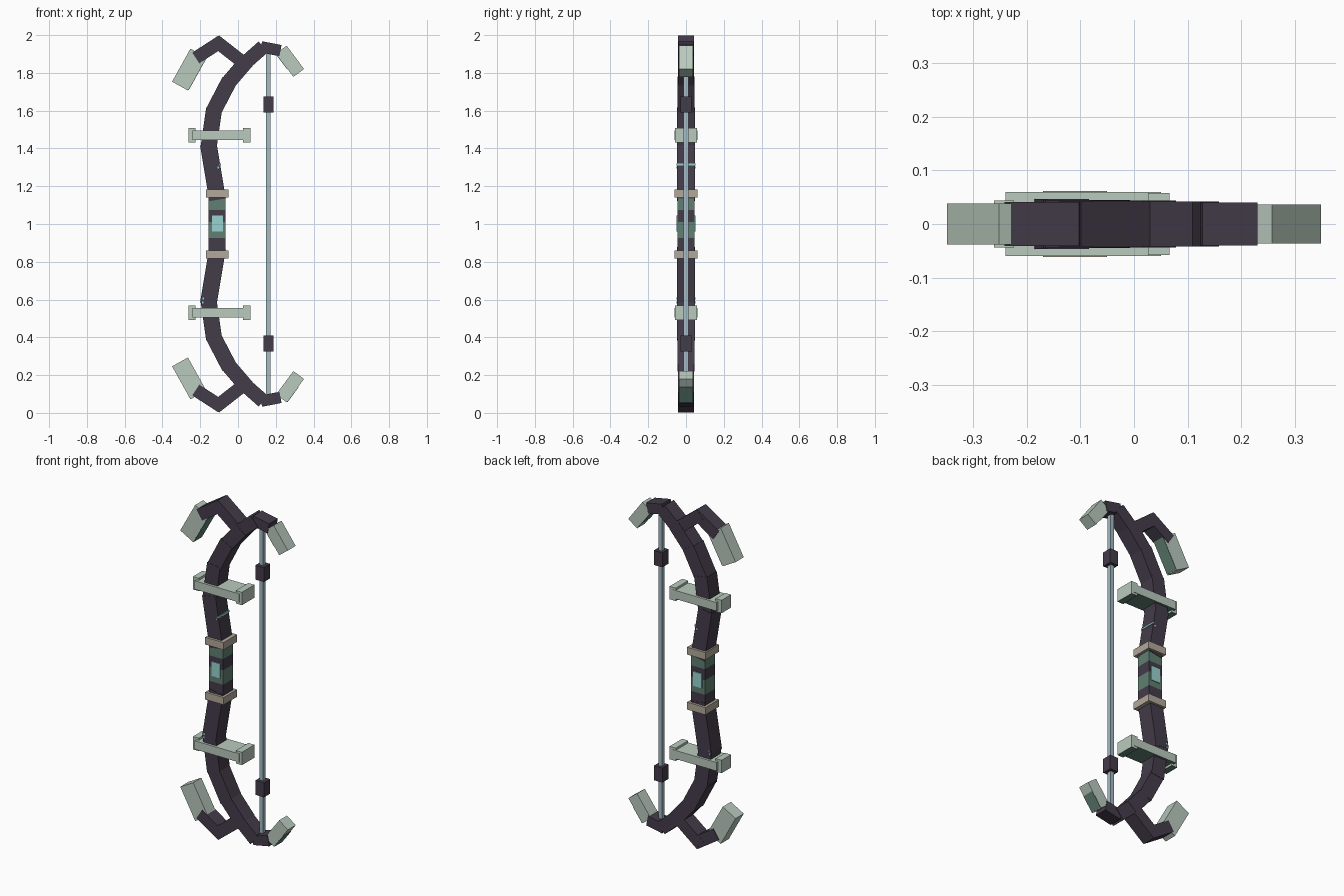
import bpy
import math
from mathutils import Vector, Matrix

cube = bpy.data.objects.get("Cube")
if cube:
    bpy.data.objects.remove(cube, do_unlink=True)


def material(name, rgb):
    lin = [((c / 255 + 0.055) / 1.055) ** 2.4 for c in rgb] + [1.0]
    m = bpy.data.materials.new(name)
    m.use_nodes = True
    m.diffuse_color = lin
    m.node_tree.nodes["Principled BSDF"].inputs["Base Color"].default_value = lin
    return m


DARK = material("dark_plum", (68, 60, 74))
PALE = material("pale_green", (186, 202, 190))
GREEN = material("deep_green", (96, 128, 115))
BEIGE = material("beige", (178, 168, 154))
CYAN = material("light_cyan", (152, 212, 208))
STEEL = material("blue_grey", (165, 188, 198))


def slab(name, size, matrix, mat, accent=None, rule=None):
    """Box placed by a matrix; faces whose local normal passes the rule get the accent."""
    sx, sy, sz = (s / 2 for s in size)
    ring = [(-1, -1), (1, -1), (1, 1), (-1, 1)]
    verts = [(x * sx, y * sy, h * sz) for h in (-1, 1) for x, y in ring]
    faces = [(3, 2, 1, 0), (4, 5, 6, 7)]
    faces += [(i, (i + 1) % 4, (i + 1) % 4 + 4, i + 4) for i in range(4)]
    mesh = bpy.data.meshes.new(name)
    mesh.from_pydata(verts, [], faces)
    mesh.materials.append(mat)
    if accent:
        mesh.materials.append(accent)
        for p in mesh.polygons:
            p.material_index = int(rule(p.normal))
    ob = bpy.data.objects.new(name, mesh)
    ob.matrix_world = matrix
    bpy.context.collection.objects.link(ob)
    return ob


def box(name, x, y, z, mat, **kw):
    """Upright box from (min, max) ranges."""
    mid = [(a + b) / 2 for a, b in (x, y, z)]
    size = [b - a for a, b in (x, y, z)]
    return slab(name, size, Matrix.Translation(mid), mat, **kw)


def beam(name, p, q, width, depth, mat, extend=0.0):
    """Box running from p to q in the xz plane."""
    p, q = Vector((p[0], 0, p[1])), Vector((q[0], 0, q[1]))
    d = q - p
    turn = Matrix.Rotation(math.atan2(d.x, d.z), 4, "Y")
    size = (width, depth, d.length + 2 * extend)
    return slab(name, size, Matrix.Translation((p + q) / 2) @ turn, mat)


def plate(name, p, q, side, width, depth, mat):
    """Thin painted plate on one side of a beam, side = +1 or -1."""
    p, q = Vector(p), Vector(q)
    d = (q - p).normalized()
    off = Vector((d.y, -d.x)) * side * width / 2
    return beam(name, p + off, q + off, 0.006, depth, mat)


# Grip with alternating bands
levels = [0.85, 0.925, 1.01, 1.075, 1.15]
for i, (a, b) in enumerate(zip(levels, levels[1:])):
    box(f"grip_band_{i}", (-0.155, -0.065), (-0.046, 0.046), (a, b), GREEN if i % 2 else DARK)

# Glowing panels on both faces of the grip
for label, s in (("front", -1), ("back", 1)):
    box(f"grip_panel_{label}", (-0.138, -0.08), sorted((s * 0.045, s * 0.051)), (0.96, 1.045), CYAN)

# Bowstring
box("bowstring", (0.149, 0.172), (-0.012, 0.012), (0.08, 1.92), STEEL)

limb_path = [(-0.11, 1.14), (-0.155, 1.41), (-0.128, 1.6), (-0.05, 1.75), (0.04, 1.855), (0.125, 1.93)]
limb_width = [0.088, 0.085, 0.083, 0.08, 0.075]

for end, f in (("upper", 1), ("lower", -1)):
    def at(pt):
        return (pt[0], 1 + f * (pt[1] - 1))

    def zr(a, b):
        return sorted((1 + f * (a - 1), 1 + f * (b - 1)))

    # Collar between grip and limb
    box(f"{end}_collar", (-0.17, -0.05), (-0.062, 0.062), zr(1.14, 1.183), BEIGE)

    # Curved limb in straight segments
    for i, (p, q) in enumerate(zip(limb_path, limb_path[1:])):
        beam(f"{end}_limb_{i}", at(p), at(q), limb_width[i], 0.096 - 0.003 * i, DARK, 0.012)
    beam(f"{end}_limb_tip", at((0.122, 1.938)), at((0.225, 1.918)), 0.06, 0.08, DARK)

    # Hooked fork behind the tip
    beam(f"{end}_fork_arm", at((0.04, 1.845)), at((-0.103, 1.957)), 0.068, 0.084, DARK, 0.022)
    beam(f"{end}_fork_hook", at((-0.103, 1.957)), at((-0.205, 1.891)), 0.068, 0.082, DARK, 0.022)

    # Angled wings on the hook and on the tip
    beam(f"{end}_back_wing", at((-0.307, 1.73)), at((-0.21, 1.905)), 0.096, 0.076, PALE)
    beam(f"{end}_tip_wing", at((0.319, 1.803)), at((0.232, 1.92)), 0.07, 0.073, PALE, 0.004)

    # Crossbar through the limb, with green underside
    z0, z1 = zr(1.445, 1.495)
    box(f"{end}_crossbar", (-0.24, 0.05), (-0.06, 0.06), (z0, z1), PALE,
        accent=GREEN, rule=lambda n: n.z < -0.5)
    for side, xs in (("right", (-0.262, -0.224)), ("left", (0.026, 0.066))):
        box(f"{end}_crossbar_cap_{side}", xs, (-0.058, 0.058) if xs[0] > 0 else (-0.044, 0.044),
            zr(1.432, 1.508), PALE, accent=GREEN, rule=lambda n: n.z < -0.5)

    # Dark bead on the string
    box(f"{end}_string_bead", (0.134, 0.189), (-0.029, 0.029), zr(1.59, 1.675), DARK)

# Painted green panels on the wings
plate("upper_tip_wing_panel", (0.29, 1.842), (0.232, 1.92), -1, 0.07, 0.072, GREEN)
plate("lower_tip_wing_panel", (0.29, 0.158), (0.232, 0.08), -1, 0.07, 0.072, GREEN)
plate("upper_back_wing_panel", (-0.305, 1.734), (-0.212, 1.901), 1, 0.096, 0.075, GREEN)

# Small bright specks on the limbs
for i, (x, z) in enumerate([(-0.105, 1.3), (-0.093, 1.315), (-0.187, 0.585), (-0.185, 0.605)]):
    box(f"limb_speck_{i}", (x - 0.004, x + 0.004), (-0.05, 0.05), (z - 0.005, z + 0.005), CYAN)
